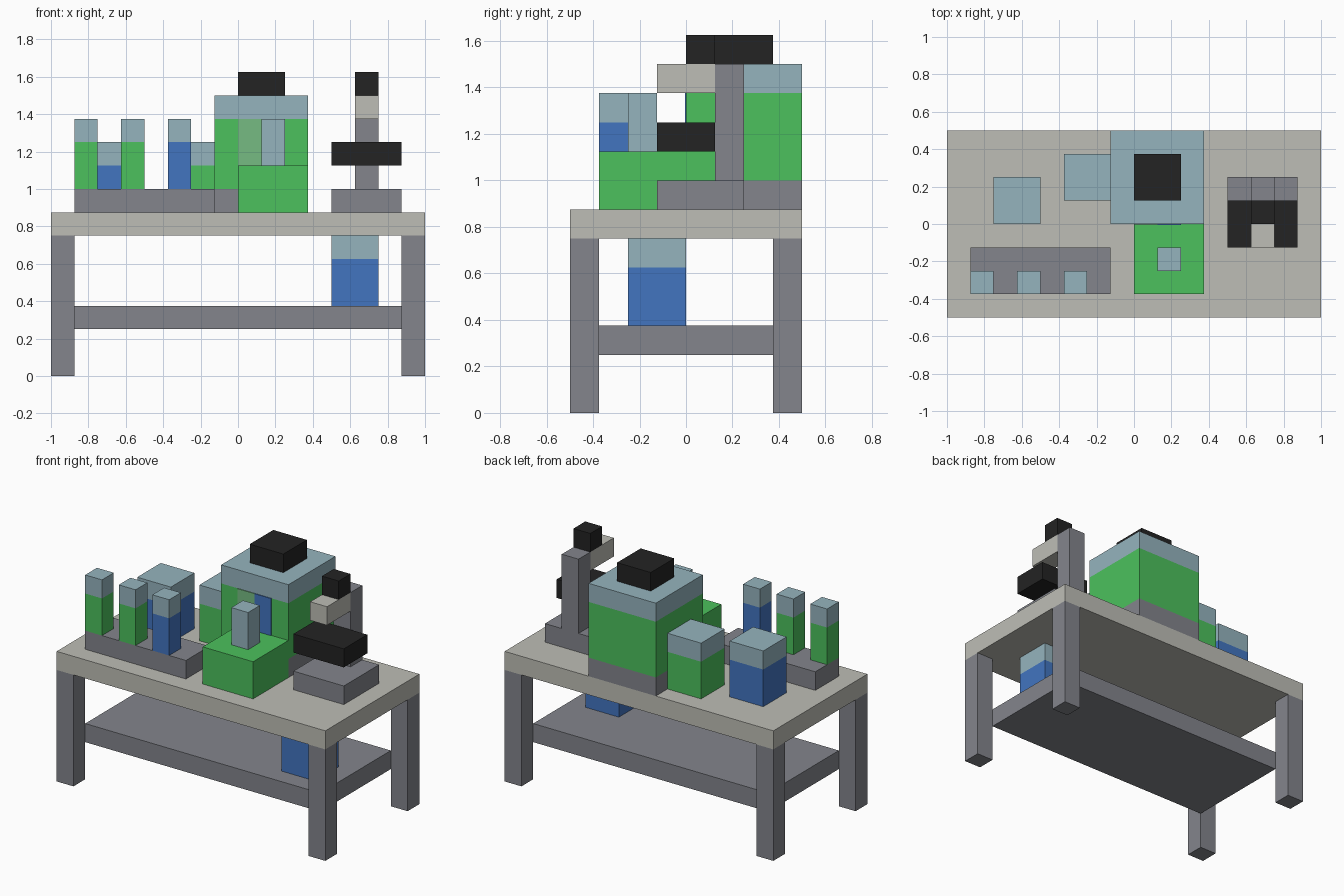
import bpy, bmesh

if "Cube" in bpy.data.objects:
    bpy.data.objects.remove(bpy.data.objects["Cube"])

U = 0.125  # building block size; all positions below are in blocks


def material(name, r, g, b):
    m = bpy.data.materials.new(name)
    lin = [((c / 255 + 0.055) / 1.055) ** 2.4 for c in (r, g, b)]
    m.diffuse_color = (*lin, 1)
    m.use_nodes = True
    m.node_tree.nodes["Principled BSDF"].inputs["Base Color"].default_value = m.diffuse_color
    return m


GRAY = material("steel gray", 131, 133, 140)
BEIGE = material("warm beige", 190, 190, 182)
GREEN = material("green", 76, 193, 93)
BLUE = material("blue", 66, 117, 192)
PALE = material("pale blue", 149, 180, 190)
BLACK = material("black", 35, 35, 35)
SAGE = material("pale green", 118, 187, 130)


def stack(name, x, y, z0, *bands):
    """Column over x and y ranges, made of (top height, material) bands."""
    bm = bmesh.new()

    def ring(z):
        return [bm.verts.new((a * U, b * U, z * U)) for a, b in
                ((x[0], y[0]), (x[1], y[0]), (x[1], y[1]), (x[0], y[1]))]

    low = ring(z0)
    bm.faces.new(low[::-1])
    me = bpy.data.meshes.new(name)
    for i, (top, mat) in enumerate(bands):
        me.materials.append(mat)
        high = ring(top)
        for k in range(4):
            n = (k + 1) % 4
            bm.faces.new((low[k], low[n], high[n], high[k])).material_index = i
        low = high
    bm.faces.new(low).material_index = len(bands) - 1
    bm.to_mesh(me)
    bm.free()
    ob = bpy.data.objects.new(name, me)
    bpy.context.collection.objects.link(ob)
    return ob


# Table
stack("table_top", (-8, 8), (-4, 4), 6, (7, BEIGE))
stack("lower_shelf", (-7, 7), (-3, 3), 2, (3, GRAY))
for xn, x in (("left", -8), ("right", 7)):
    for yn, y in (("front", -4), ("back", 3)):
        stack(f"{yn}_{xn}_leg", (x, x + 1), (y, y + 1), 0, (6, GRAY))

# Storage containers with pale lids
stack("shelf_container", (4, 6), (-2, 0), 3, (5, BLUE), (6, PALE))
stack("blue_container", (-6, -4), (0, 2), 7, (9, BLUE), (10, PALE))
stack("green_container", (-3, -1), (1, 3), 7, (9, GREEN), (10, PALE))

# Tube rack
stack("tube_rack", (-7, -1), (-3, -1), 7, (8, GRAY))
for i, (x, mat) in enumerate(((-7, GREEN), (-5, GREEN), (-3, BLUE))):
    stack(f"rack_tube_{i + 1}", (x, x + 1), (-3, -2), 8, (10, mat), (11, PALE))

# Processing machine with front panel
stack("machine_body", (-1, 3), (0, 4), 7, (8, GRAY), (11, GREEN), (12, PALE))
stack("machine_cap", (0, 2), (1, 3), 12, (13, BLACK))
stack("machine_panel", (0, 1), (-0.04, 0), 9, (11, SAGE))
stack("machine_window", (1, 2), (-0.04, 0), 9, (11, BLUE))

# Small device with upright tube
stack("tube_holder", (0, 3), (-3, 0), 7, (9, GREEN))
stack("upright_tube", (1, 2), (-2, -1), 9, (11, PALE))

# Microscope
stack("microscope_base", (4, 7), (-1, 2), 7, (8, GRAY))
stack("microscope_column", (5, 6), (1, 2), 8, (12, GRAY))
stack("microscope_stage", (4, 7), (-1, 1), 9, (10, BLACK))
stack("microscope_head", (5, 6), (-1, 1), 11, (12, BEIGE))
stack("microscope_eyepiece", (5, 6), (0, 1), 12, (13, BLACK))
